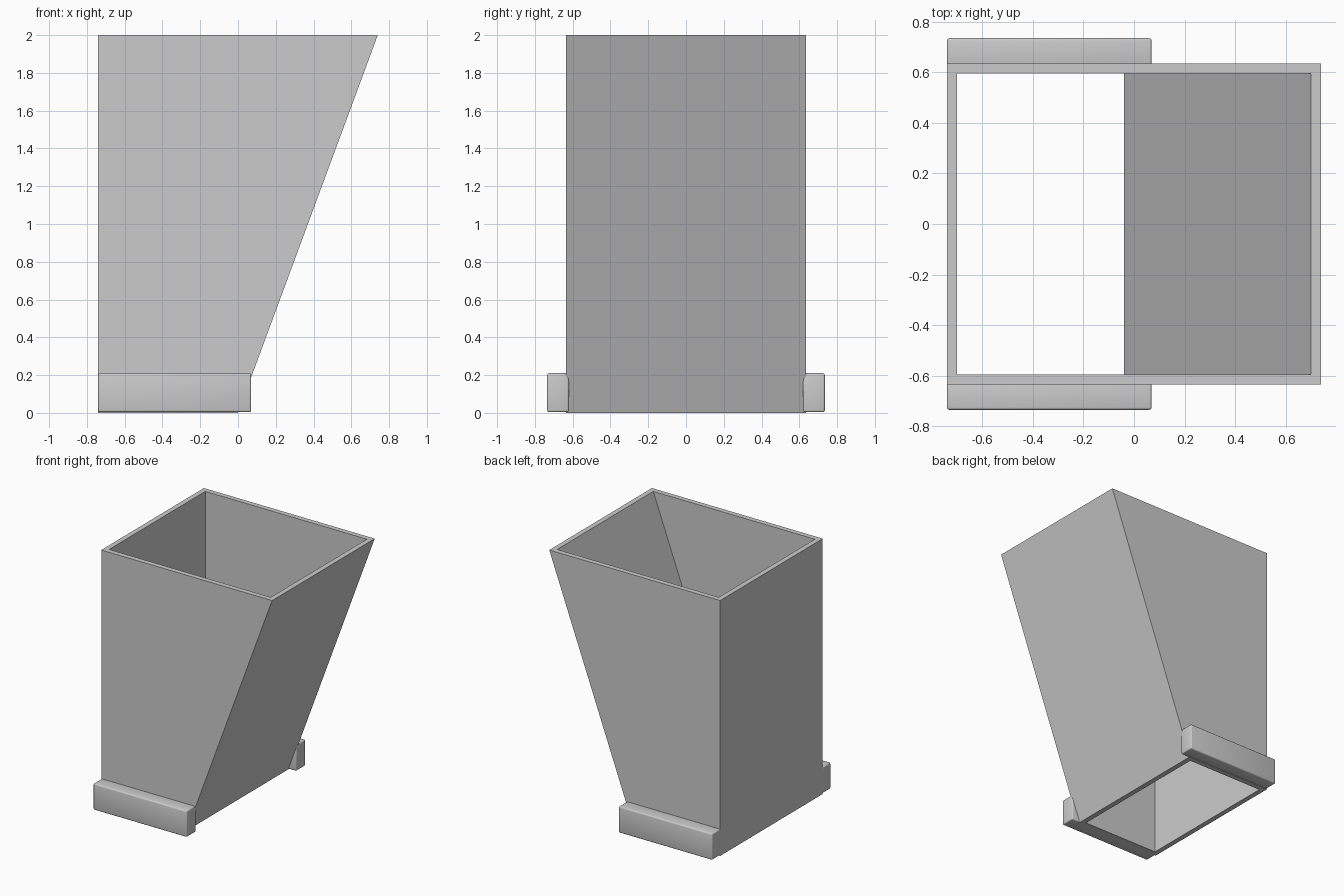
import bpy
import bmesh

cube = bpy.data.objects.get("Cube")
if cube:
    bpy.data.objects.remove(cube, do_unlink=True)

# Single grey material
grey = bpy.data.materials.new("light_grey")
grey.use_nodes = True
colour = (0.6, 0.6, 0.6, 1)
grey.diffuse_color = colour
grey.node_tree.nodes["Principled BSDF"].inputs["Base Color"].default_value = colour

HEIGHT = 2.0
WIDE = 0.74      # half width at the rim, and the upright wall
FOOT = 0.0       # where the sloping wall meets the ground
DEPTH = 0.635    # half depth
WALL = 0.04


def add_object(name, bm):
    bmesh.ops.recalc_face_normals(bm, faces=bm.faces)
    mesh = bpy.data.meshes.new(name)
    bm.to_mesh(mesh)
    bm.free()
    mesh.materials.append(grey)
    obj = bpy.data.objects.new(name, mesh)
    bpy.context.collection.objects.link(obj)
    return obj


def ring(bm, x_right, z, inset):
    """Rectangular loop of vertices, drawn in by the wall thickness."""
    left, right, y = -WIDE + inset, x_right - inset, DEPTH - inset
    return [bm.verts.new((px, py, z)) for px, py in
            ((left, -y), (right, -y), (right, y), (left, y))]


# Hopper: open tube with one sloping wall, walked outside, rim, inside, base
bm = bmesh.new()
loops = [ring(bm, FOOT, 0, 0), ring(bm, WIDE, HEIGHT, 0),
         ring(bm, WIDE, HEIGHT, WALL), ring(bm, FOOT, 0, WALL)]
for a, b in zip(loops, loops[1:] + loops[:1]):
    for i in range(4):
        j = (i + 1) % 4
        bm.faces.new((a[i], a[j], b[j], b[i]))
add_object("hopper", bm)


# Mounting rails: rounded bars let slightly into the front and back walls
def add_rail(name, side):
    low = (-WIDE, 0.62, 0.004)
    high = (0.07, 0.735, 0.21)
    bm = bmesh.new()
    bmesh.ops.create_cube(bm, size=1)
    for v in bm.verts:
        v.co = [h if c > 0 else l for c, l, h in zip(v.co, low, high)]
        v.co.y *= side
    rail = add_object(name, bm)
    bevel = rail.modifiers.new("rounded_edges", "BEVEL")
    bevel.width = 0.01
    bevel.segments = 3
    bpy.ops.object.select_all(action="DESELECT")
    rail.select_set(True)
    bpy.context.view_layer.objects.active = rail
    bpy.ops.object.modifier_apply(modifier=bevel.name)
    bpy.ops.object.shade_smooth_by_angle()


add_rail("front_rail", -1)
add_rail("back_rail", 1)
